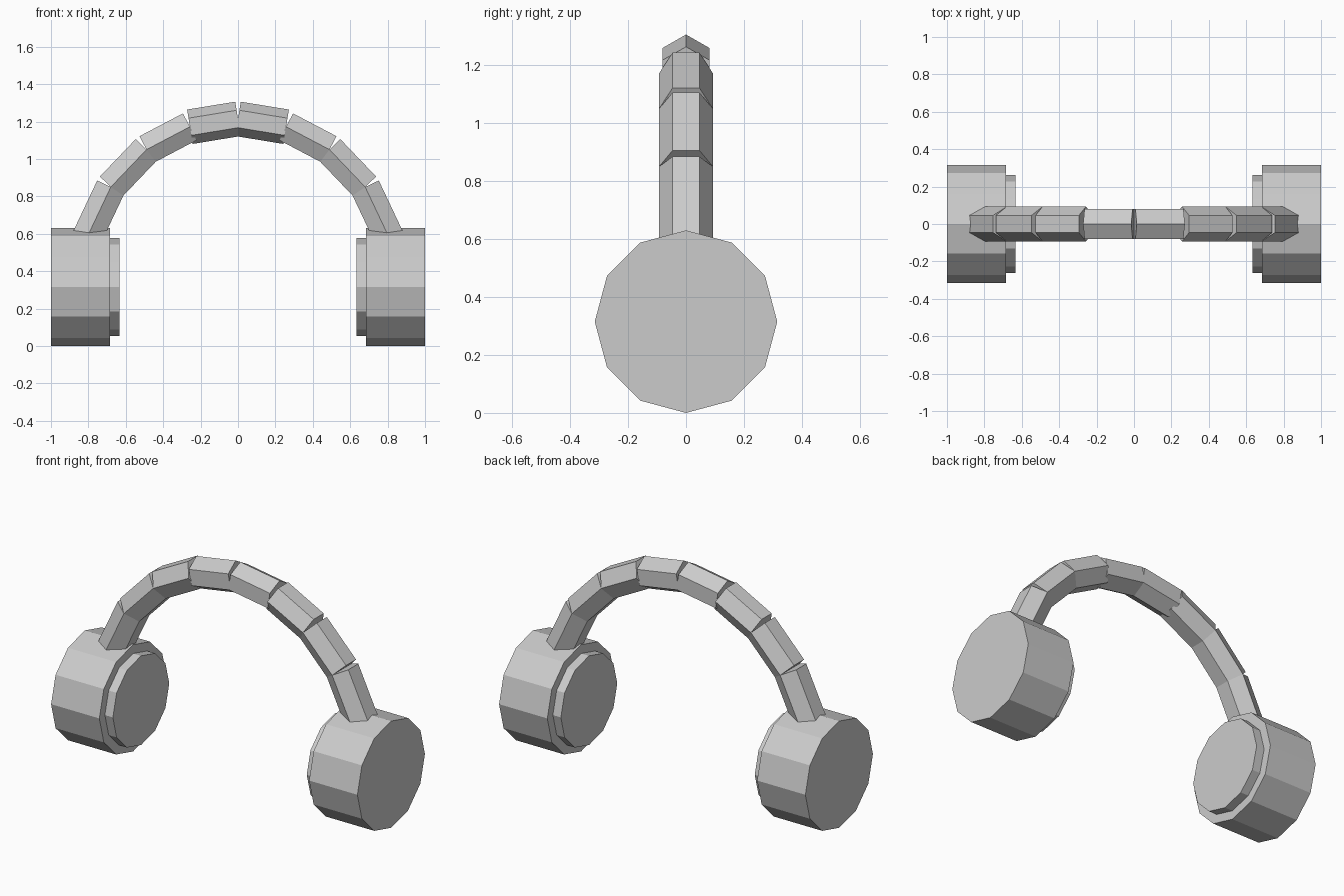
import bpy
from math import pi
from mathutils import Vector, Matrix

cube = bpy.data.objects.get("Cube")
if cube:
    bpy.data.objects.remove(cube, do_unlink=True)

grey = bpy.data.materials.new("plain grey")
grey.use_nodes = True
colour = (0.6, 0.6, 0.6, 1)
grey.diffuse_color = colour
grey.node_tree.nodes["Principled BSDF"].inputs["Base Color"].default_value = colour


def prism(name, start, end, radius, sides, turn=0.0):
    """Flat-sided cylinder between two points in the XZ plane, with a corner on the Y axis."""
    start, end = Vector(start), Vector(end)
    axis = (end - start).normalized()
    across = Vector((0, 1, 0))
    frame = Matrix((across, axis.cross(across), axis)).transposed()
    bpy.ops.mesh.primitive_cylinder_add(vertices=sides, radius=radius, depth=(end - start).length)
    obj = bpy.context.object
    obj.name = obj.data.name = name
    spin = Matrix.Rotation(pi / 2 + turn, 4, 'Z')
    obj.data.transform(Matrix.Translation((start + end) / 2) @ frame.to_4x4() @ spin)
    obj.data.materials.append(grey)


CUP_Z = 0.315
# Band joints from the crown down into the cup
joints = [(0, 1.214), (0.257, 1.172), (0.489, 1.05), (0.68, 0.85), (0.81, 0.575)]
parts = ["crown", "upper", "middle", "lower"]

for side, s in (("left", 1), ("right", -1)):
    # Ear cup and its inner pad
    prism(side + "_ear_cup", (s * 0.685, 0, CUP_Z), (s, 0, CUP_Z), 0.315, 12)
    prism(side + "_ear_pad", (s * 0.633, 0, CUP_Z), (s * 0.72, 0, CUP_Z), 0.263, 12)
    # Six-sided band segments; the crown has a ridge on top, the rest a flat
    for i, part in enumerate(parts):
        (x0, z0), (x1, z1) = joints[i], joints[i + 1]
        prism(f"{side}_{part}_band", (s * x0, 0, z0), (s * x1, 0, z1),
              0.093, 6, pi / 6 if i == 0 else 0)
